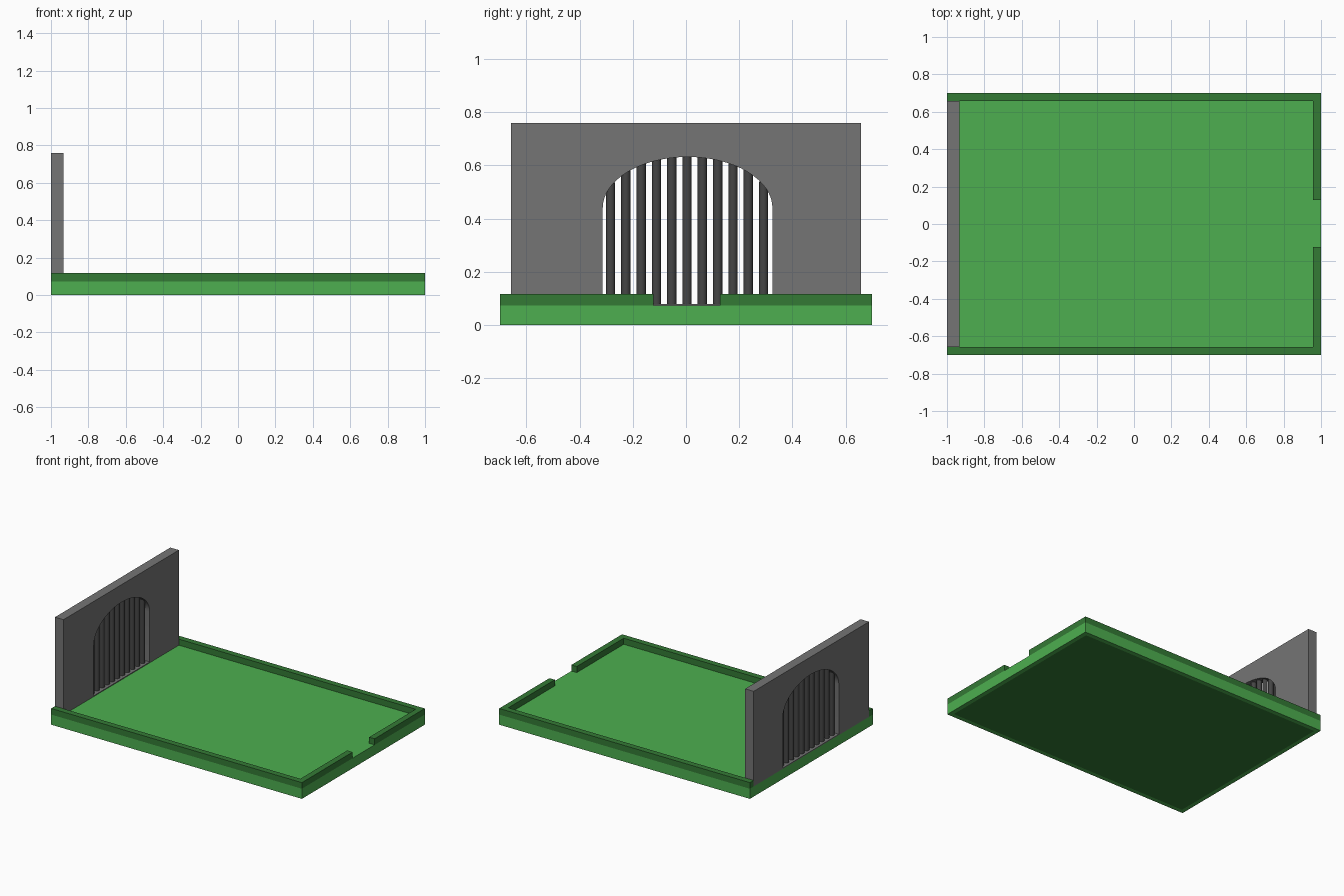
import bpy, bmesh, math

if "Cube" in bpy.data.objects:
    bpy.data.objects.remove(bpy.data.objects["Cube"])


def material(name, r, g, b):
    m = bpy.data.materials.new(name)
    m.diffuse_color = (r, g, b, 1)
    m.use_nodes = True
    m.node_tree.nodes["Principled BSDF"].inputs["Base Color"].default_value = m.diffuse_color
    return m


GRASS = material("grass green", 0.075, 0.43, 0.08)
DARK = material("dark green", 0.034, 0.195, 0.036)
STONE = material("stone grey", 0.178, 0.178, 0.178)
IRON = material("iron grey", 0.06, 0.06, 0.06)


def finish(name, bm, *mats):
    bmesh.ops.recalc_face_normals(bm, faces=bm.faces)
    mesh = bpy.data.meshes.new(name)
    bm.to_mesh(mesh)
    bm.free()
    for m in mats:
        mesh.materials.append(m)
    obj = bpy.data.objects.new(name, mesh)
    bpy.context.collection.objects.link(obj)
    return obj


def prism(name, points, offset, *mats):
    """Extrude a closed outline along an offset vector."""
    bm = bmesh.new()
    face = bm.faces.new([bm.verts.new(p) for p in points])
    ext = bmesh.ops.extrude_face_region(bm, geom=[face], use_keep_orig=True)
    moved = [v for v in ext["geom"] if isinstance(v, bmesh.types.BMVert)]
    bmesh.ops.translate(bm, verts=moved, vec=offset)
    return finish(name, bm, *mats)


FLOOR, RIM = 0.073, 0.117      # floor height, rim height
HX, HY, T = 1.0, 0.70, 0.043   # half length, half width, rim thickness

# Base slab, with a dark inset panel underneath
base = prism("base", [(-HX, -HY, 0), (HX, -HY, 0), (HX, HY, 0), (-HX, HY, 0)],
             (0, 0, FLOOR), GRASS, DARK)
bm = bmesh.new()
bm.from_mesh(base.data)
under = [f for f in bm.faces if f.normal.z < -0.9]
bmesh.ops.inset_region(bm, faces=under, thickness=T)
for f in under:
    f.material_index = 1
bm.to_mesh(base.data)
bm.free()

# Raised rim: each half runs along a side and turns in towards the entrance gap
for side, label, gap in ((-1, "front", 0.122), (1, "back", 0.128)):
    outline = [(-HX, HY), (HX, HY), (HX, gap), (HX - T, gap),
               (HX - T, HY - T), (-HX, HY - T)]
    prism("rim_" + label, [(x, side * y, FLOOR) for x, y in outline],
          (0, 0, RIM - FLOOR), DARK)

# Gate wall with an arched opening
WALL_Y, WALL_TOP, WALL_T = HY - T, 0.759, 0.068
MID, HALF, SPRING, RISE, SILL = 0.006, 0.319, 0.44, 0.192, 0.079


def arch_z(y):
    return SPRING + RISE * math.sqrt(max(0, 1 - ((y - MID) / HALF) ** 2))


N = 32
arch = [(MID + HALF * math.cos(math.pi * i / N),
         SPRING + RISE * math.sin(math.pi * i / N)) for i in range(N + 1)]
outline = ([(-WALL_Y, SILL), (-WALL_Y, WALL_TOP), (WALL_Y, WALL_TOP),
            (WALL_Y, SILL), (MID + HALF, SILL)] + arch + [(MID - HALF, SILL)])
wall = prism("gate_wall", [(-HX, y, z) for y, z in outline],
             (WALL_T, 0, 0), STONE)
bpy.context.view_layer.objects.active = wall
wall.select_set(True)
bpy.ops.object.shade_smooth_by_angle(angle=math.radians(30))
wall.select_set(False)

# Sill closing the bottom of the opening
prism("gate_sill", [(-HX, -WALL_Y, FLOOR), (-HX, WALL_Y, FLOOR),
                    (-HX, WALL_Y, SILL), (-HX, -WALL_Y, SILL)],
      (WALL_T, 0, 0), STONE)

# Round gate bars, each running up into the arch
for i in range(11):
    y = 0.004 + (i - 5) * 0.0575
    top = arch_z(y) + 0.015
    bpy.ops.mesh.primitive_cylinder_add(
        vertices=16, radius=0.0175, depth=top - FLOOR,
        location=(-HX + WALL_T / 2, y, (top + FLOOR) / 2))
    bar = bpy.context.object
    bar.name = f"gate_bar_{i + 1}"
    bar.data.materials.append(IRON)
    bpy.ops.object.shade_smooth_by_angle(angle=math.radians(30))
